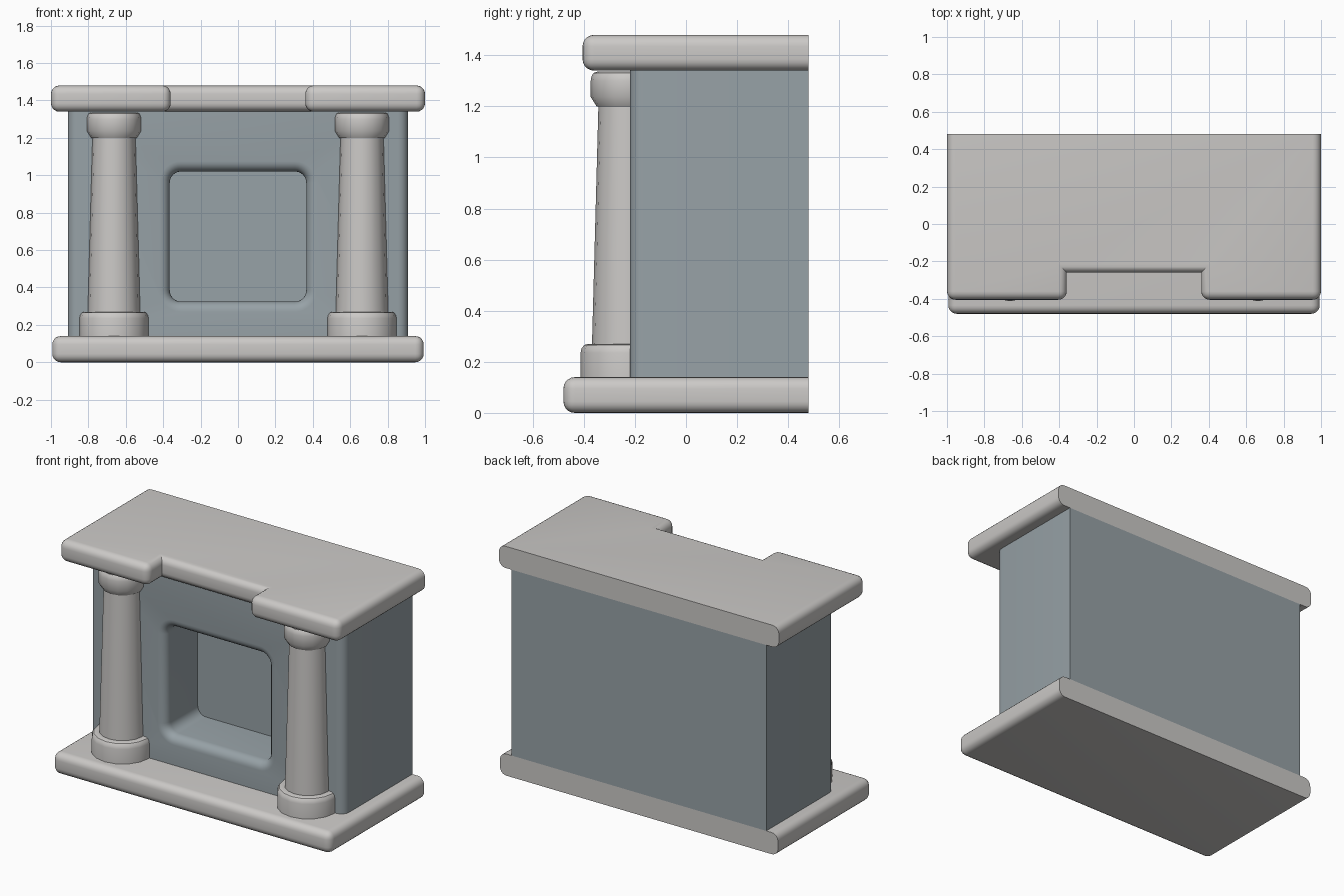
import bpy, bmesh, math
from math import sin, cos, pi

if "Cube" in bpy.data.objects:
    bpy.data.objects.remove(bpy.data.objects["Cube"])


def material(name, rgb):
    m = bpy.data.materials.new(name)
    m.diffuse_color = (*rgb, 1)
    m.use_nodes = True
    m.node_tree.nodes["Principled BSDF"].inputs["Base Color"].default_value = m.diffuse_color
    return m


STONE = material("pale stone", (0.60, 0.585, 0.57))
WALL = material("blue grey wall", (0.31, 0.36, 0.385))


def finish(bm, name, mat):
    bmesh.ops.recalc_face_normals(bm, faces=bm.faces)
    me = bpy.data.meshes.new(name)
    bm.to_mesh(me)
    bm.free()
    ob = bpy.data.objects.new(name, me)
    bpy.context.collection.objects.link(ob)
    me.materials.append(mat)
    bpy.ops.object.select_all(action='DESELECT')
    ob.select_set(True)
    bpy.context.view_layer.objects.active = ob
    bpy.ops.object.shade_smooth_by_angle(angle=math.radians(32))
    return ob


# slab: extruded outline, rounded everywhere except at the flat back
def slab(name, outline, z0, z1, concave=(), back=0.48, radius=0.045):
    bm = bmesh.new()
    f = bm.faces.new([bm.verts.new((x, y, z0)) for x, y in outline])
    ext = bmesh.ops.extrude_face_region(bm, geom=[f], use_keep_orig=True)
    for v in ext["geom"]:
        if isinstance(v, bmesh.types.BMVert):
            v.co.z = z1
    bmesh.ops.recalc_face_normals(bm, faces=bm.faces)

    def rounded(e):
        a, b = (v.co for v in e.verts)
        if a.y > back - 0.001 and b.y > back - 0.001:
            return False
        vertical = abs(a.z - b.z) > 0.01
        return not (vertical and any(abs(a.x - x) + abs(a.y - y) < 0.001 for x, y in concave))
    bmesh.ops.bevel(bm, geom=[e for e in bm.edges if rounded(e)], offset=radius,
                    segments=5, profile=0.5, affect='EDGES', clamp_overlap=True)
    return finish(bm, name, STONE)


slab("hearth_base", [(-0.993, 0.48), (-0.993, -0.48), (0.993, -0.48), (0.993, 0.48)], 0, 0.14)
notch = [(-0.36, -0.26), (0.36, -0.26)]
slab("mantel_shelf", [(-1, 0.48), (-1, -0.405), (-0.36, -0.405), *notch,
                      (0.36, -0.405), (1, -0.405), (1, 0.48)], 1.34, 1.48, notch)


# chimney body with rounded front edges and a soft-rimmed fire opening
def body():
    W, F, B, Z0, Z1, R = 0.91, -0.22, 0.48, 0.14, 1.34, 0.055
    bm = bmesh.new()
    arc = [(W - R + R * cos(a), F + R - R * sin(a)) for a in [i * pi / 10 for i in range(6)]]
    plan = [(W, B)] + arc
    sides = []
    for s in (1, -1):
        lo = [bm.verts.new((s * x, y, Z0)) for x, y in plan]
        hi = [bm.verts.new((s * x, y, Z1)) for x, y in plan]
        for i in range(len(plan) - 1):
            bm.faces.new((lo[i], lo[i + 1], hi[i + 1], hi[i]))
        sides.append((lo, hi))
    (rl, rh), (ll, lh) = sides
    bm.faces.new((rl[0], rh[0], lh[0], ll[0]))

    # loops of the opening, from the front rim to the back of the recess
    def loop(off, y, hw=0.365, z0=0.325, z1=1.02, r=0.06, n=8):
        pts = []
        for k, (sx, cz) in enumerate(((1, z1 - r), (-1, z1 - r), (-1, z0 + r), (1, z0 + r))):
            for i in range(n + 1):
                a = (k + i / n) * pi / 2
                pts.append(bm.verts.new((sx * (hw - r) + (r + off) * cos(a), y,
                                         cz + (r + off) * sin(a))))
        return pts
    o = 0.055
    loops = [loop(o * (1 - sin(t)), F + o * (1 - cos(t))) for t in [i * pi / 12 for i in range(7)]]
    loops.append(loop(0, 0.11))
    n = len(loops[0])
    for a, b in zip(loops, loops[1:]):
        for i in range(n):
            j = (i + 1) % n
            bm.faces.new((a[i], a[j], b[j], b[i]))
    bm.faces.new(loops[-1])
    # flat front: one face per side of the opening
    corners = [rh[-1], lh[-1], ll[-1], rl[-1]]
    for k in range(4):
        inner = [loops[0][(9 * k + 4 + i) % n] for i in range(10)]
        bm.faces.new([corners[k]] + inner + [corners[(k + 1) % 4]])
    finish(bm, "chimney_body", WALL)


body()

# columns: sixteen-sided turned profile (radius, height), half sunk into the body
PROFILE = [(0.185, 0.13), (0.185, 0.235), (0.181, 0.252), (0.172, 0.265), (0.158, 0.27),
           (0.140, 0.27), (0.115, 1.20), (0.122, 1.20), (0.145, 1.237), (0.145, 1.30),
           (0.142, 1.318), (0.134, 1.331), (0.12, 1.336)]
for side, cx in (("left", -0.663), ("right", 0.663)):
    bm = bmesh.new()
    rings = [[bm.verts.new((cx + r * cos(i * pi / 8), -0.228 + r * sin(i * pi / 8), z))
              for i in range(16)] for r, z in PROFILE]
    for a, b in zip(rings, rings[1:]):
        for i in range(16):
            j = (i + 1) % 16
            bm.faces.new((a[i], a[j], b[j], b[i]))
    bm.faces.new(rings[0])
    bm.faces.new(rings[-1])
    finish(bm, side + "_column", STONE)
